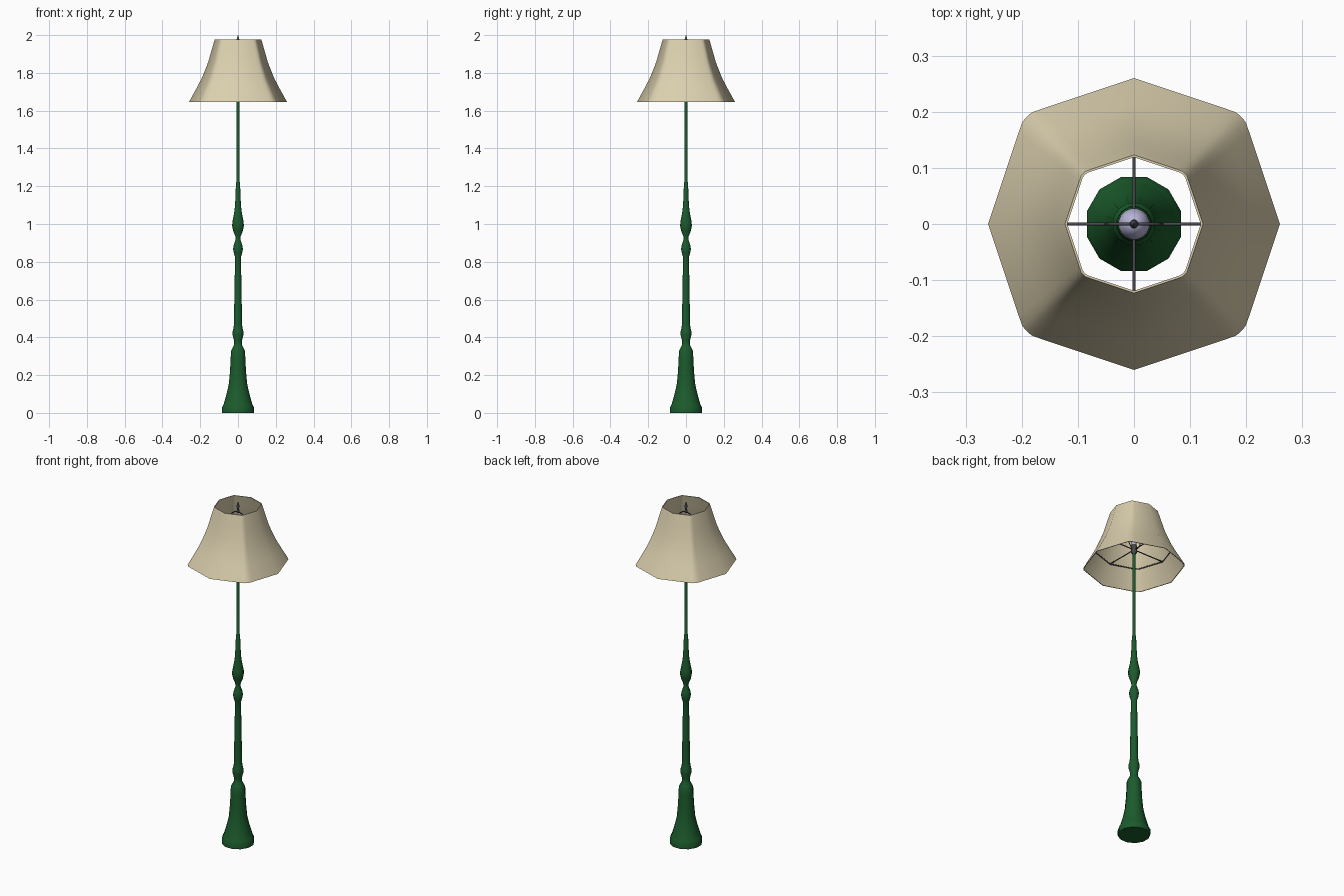
import bpy, math
from math import sin, cos, pi, radians

if "Cube" in bpy.data.objects:
    bpy.data.objects.remove(bpy.data.objects["Cube"])


def material(name, rgb):
    m = bpy.data.materials.new(name)
    m.diffuse_color = (*rgb, 1)
    m.use_nodes = True
    m.node_tree.nodes["Principled BSDF"].inputs["Base Color"].default_value = m.diffuse_color
    return m


GREEN = material("green_paint", (0.011, 0.105, 0.025))
CREAM = material("cream_fabric", (0.70, 0.62, 0.42))
METAL = material("dark_metal", (0.07, 0.065, 0.075))
GLASS = material("lilac_glass", (0.48, 0.46, 0.68))


def add_mesh(name, verts, faces, mat, angle):
    me = bpy.data.meshes.new(name)
    me.from_pydata(verts, [], faces)
    me.materials.append(mat)
    ob = bpy.data.objects.new(name, me)
    bpy.context.collection.objects.link(ob)
    bpy.ops.object.select_all(action='DESELECT')
    ob.select_set(True)
    bpy.context.view_layer.objects.active = ob
    bpy.ops.object.shade_smooth_by_angle(angle=radians(angle))
    return ob


def bridge(rows, n, closed=False):
    """Quads joining consecutive rings of n vertices."""
    faces = []
    for i in range(rows if closed else rows - 1):
        a, b = i * n, ((i + 1) % rows) * n
        faces += [(a + j, a + (j + 1) % n, b + (j + 1) % n, b + j) for j in range(n)]
    return faces


def lathe(name, profile, n, mat, angle=40):
    """Capped solid of revolution from (radius, z) pairs."""
    verts = [(r * cos(2 * pi * (j + .5) / n), r * sin(2 * pi * (j + .5) / n), z)
             for r, z in profile for j in range(n)]
    k = len(profile)
    faces = bridge(k, n) + [tuple(reversed(range(n))), tuple(range((k - 1) * n, k * n))]
    return add_mesh(name, verts, faces, mat, angle)


def wire(name, pts, r, mat, cyclic=False):
    cu = bpy.data.curves.new(name, 'CURVE')
    cu.dimensions = '3D'
    cu.bevel_depth, cu.bevel_resolution, cu.use_fill_caps = r, 1, True
    sp = cu.splines.new('POLY')
    sp.points.add(len(pts) - 1)
    for p, co in zip(sp.points, pts):
        p.co = (*co, 1)
    sp.use_cyclic_u = cyclic
    cu.materials.append(mat)
    ob = bpy.data.objects.new(name, cu)
    bpy.context.collection.objects.link(ob)
    return ob


# Turned stand: flared foot, collars and slim pole
lathe("stand", [
    (.087, 0), (.087, .03), (.079, .045), (.073, .065), (.06, .11), (.050, .155),
    (.044, .22), (.040, .29), (.039, .325), (.031, .343), (.022, .36), (.021, .38),
    (.029, .41), (.030, .43), (.025, .448), (.022, .47), (.021, .55), (.018, .72),
    (.016, .825), (.023, .847), (.027, .868), (.023, .89), (.014, .915), (.015, .935),
    (.027, .965), (.032, .99), (.031, 1.01), (.021, 1.06), (.016, 1.10),
    (.011, 1.22), (.008, 1.225), (.008, 1.735)], 12, GREEN)

# Eight-sided shade: one quadrant of the outline, repeated four times
quadrant = [(1, 0), (.79, .63), (.765, .70), (.735, .735), (.70, .765), (.63, .79)]
outline = []
for q in range(4):
    c, s = round(cos(q * pi / 2)), round(sin(q * pi / 2))
    outline += [(c * x - s * y, s * x + c * y) for x, y in quadrant]
outer = [(.260, 1.645), (.238, 1.685), (.216, 1.725), (.195, 1.765),
         (.176, 1.81), (.157, 1.86), (.140, 1.92), (.123, 1.978)]
walls = outer + [(r - .004, z) for r, z in reversed(outer)]
add_mesh("shade", [(x * r, y * r, z) for r, z in walls for x, y in outline],
         bridge(len(walls), len(outline), True), CREAM, 50)

# Wire ring inside the shade and its four spokes
ZR, RR = 1.75, .198
wire("shade_ring", [(x * RR, y * RR, ZR) for x, y in outline], .003, METAL, True)
for name, d in (("spokes_across", (1, 0)), ("spokes_along", (0, 1))):
    wire(name, [(-RR * d[0], -RR * d[1], ZR), (RR * d[0], RR * d[1], ZR)], .003, METAL)

# Socket and bulb
lathe("socket", [(.012, 1.725), (.016, 1.735), (.016, 1.775), (.012, 1.78)], 12, METAL)
lathe("bulb", [(.012, 1.775), (.013, 1.79), (.021, 1.815), (.027, 1.84), (.028, 1.86),
               (.024, 1.88), (.014, 1.895), (.003, 1.90)], 16, GLASS, 60)

# Harp bowing around the bulb
arc = [(.05 * cos(pi * i / 12), 0, 1.89 + .05 * sin(pi * i / 12)) for i in range(13)]
wire("harp", [(.012, 0, 1.75), (.04, 0, 1.79)] + arc + [(-.04, 0, 1.79), (-.012, 0, 1.75)],
     .003, METAL)

# Finial
lathe("finial", [(.006, 1.935), (.008, 1.945), (.004, 1.955), (.008, 1.968),
                 (.007, 1.978), (.003, 1.99), (.001, 2.0)], 12, METAL)
